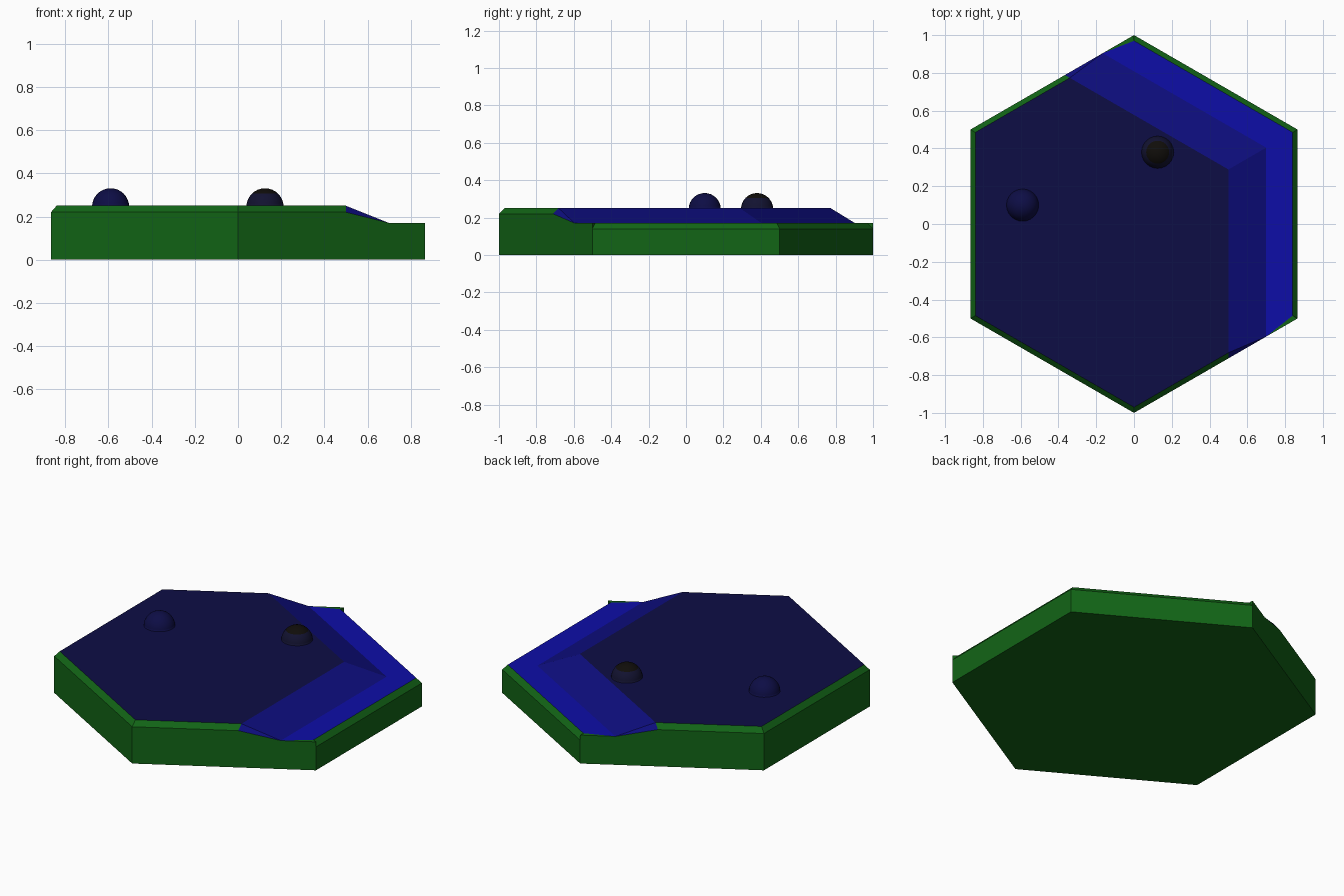
import bpy, bmesh
from math import radians, sin, cos, sqrt
from mathutils import Vector

cube = bpy.data.objects.get("Cube")
if cube:
    bpy.data.objects.remove(cube)


def material(name, colour):
    mat = bpy.data.materials.new(name)
    mat.use_nodes = True
    mat.diffuse_color = (*colour, 1)
    mat.node_tree.nodes["Principled BSDF"].inputs["Base Color"].default_value = (*colour, 1)
    return mat


GREEN = material("green", (0.006, 0.13, 0.008))
DEEP = material("deep_blue", (0.004, 0.004, 0.06))
SLOPE = material("mid_blue", (0.004, 0.004, 0.21))
SHALLOW = material("bright_blue", (0.004, 0.004, 0.39))
DARK = material("dark_navy", (0.006, 0.006, 0.03))
BLACK = material("black", (0.005, 0.004, 0.003))

# Main heights and distances
HIGH, LOW, CHAMFER = 0.25, 0.17, 0.03
INNER = 1 - CHAMFER
TOP_EDGE, FOOT_EDGE = 0.5, 0.7


def corner(radius, degrees, z):
    a = radians(degrees)
    return Vector((radius * cos(a), radius * sin(a), z))


def on_rim(x, radius, z):
    """Point on the front right side of a hexagon."""
    return Vector((x, x / sqrt(3) - radius, z))


def mirrored(p):
    """Reflect across the axis through the corner at 30 degrees."""
    c, s = cos(radians(60)), sin(radians(60))
    return Vector((c * p.x + s * p.y, s * p.x - c * p.y, p.z))


def build(name, bm, mats):
    mesh = bpy.data.meshes.new(name)
    bm.to_mesh(mesh)
    bm.free()
    for mat in mats:
        mesh.materials.append(mat)
    obj = bpy.data.objects.new(name, mesh)
    bpy.context.collection.objects.link(obj)
    return obj


# Shared points of one half of the tile
slope_rim = on_rim(TOP_EDGE, 1, HIGH - CHAMFER)
slope_top = on_rim(TOP_EDGE, INNER, HIGH)
slope_foot = on_rim(FOOT_EDGE, 1, LOW)
crest = Vector((TOP_EDGE, TOP_EDGE / sqrt(3), HIGH))
crest_foot = Vector((FOOT_EDGE, FOOT_EDGE / sqrt(3), LOW))
wall_tip, low_inner = corner(1, -30, LOW), corner(INNER, -30, LOW)
low_rim, high_rim = LOW - CHAMFER, HIGH - CHAMFER
near, near_inner = corner(1, -90, high_rim), corner(INNER, -90, HIGH)
far, far_inner = corner(1, -150, high_rim), corner(INNER, -150, HIGH)
base = [corner(1, a, 0) for a in (30, -30, -90, -150)]
low_corners = [corner(1, a, low_rim) for a in (30, -30)]

green_faces = [
    base,
    [base[0], base[1], low_corners[1], low_corners[0]],
    [base[1], base[2], near, slope_rim, slope_foot, wall_tip, low_corners[1]],
    [base[2], base[3], far, near],
    [low_corners[0], low_corners[1], low_inner, corner(INNER, 30, LOW)],
    [near, slope_rim, slope_top, near_inner],
    [near, far, far_inner, near_inner],
    [slope_foot, wall_tip, low_inner],
    [low_corners[1], wall_tip, low_inner],
]
water_faces = [
    (1, [far_inner, near_inner, slope_top, crest]),
    (2, [slope_top, slope_foot, crest_foot, crest]),
    (2, [slope_rim, slope_foot, slope_top]),
    (3, [slope_foot, low_inner, corner(INNER, 30, LOW), crest_foot]),
]

# Hexagonal tile with chamfered rim, plateau, slope and shallow shelf
bm = bmesh.new()
for index, points in [(0, f) for f in green_faces] + water_faces:
    for half in (points, [mirrored(p) for p in reversed(points)]):
        bm.faces.new([bm.verts.new(p) for p in half]).material_index = index
bmesh.ops.remove_doubles(bm, verts=bm.verts, dist=0.0005)
bmesh.ops.recalc_face_normals(bm, faces=bm.faces)
build("hexagon_tile", bm, [GREEN, DEEP, SLOPE, SHALLOW])


# Domes standing on the plateau, the second with a dark cap
def dome(name, x, y, mats):
    bm = bmesh.new()
    bmesh.ops.create_uvsphere(bm, u_segments=24, v_segments=16, radius=0.086)
    bmesh.ops.bisect_plane(bm, geom=bm.verts[:] + bm.edges[:] + bm.faces[:],
                           plane_co=(0, 0, 0), plane_no=(0, 0, 1), clear_inner=True)
    for face in bm.faces:
        face.smooth = True
        if len(mats) > 1 and face.calc_center_median().z > 0.058:
            face.material_index = 1
    build(name, bm, mats).location = (x, y, HIGH - 0.005)


dome("left_dome", -0.59, 0.1, [DEEP])
dome("capped_dome", 0.125, 0.38, [DARK, BLACK])
